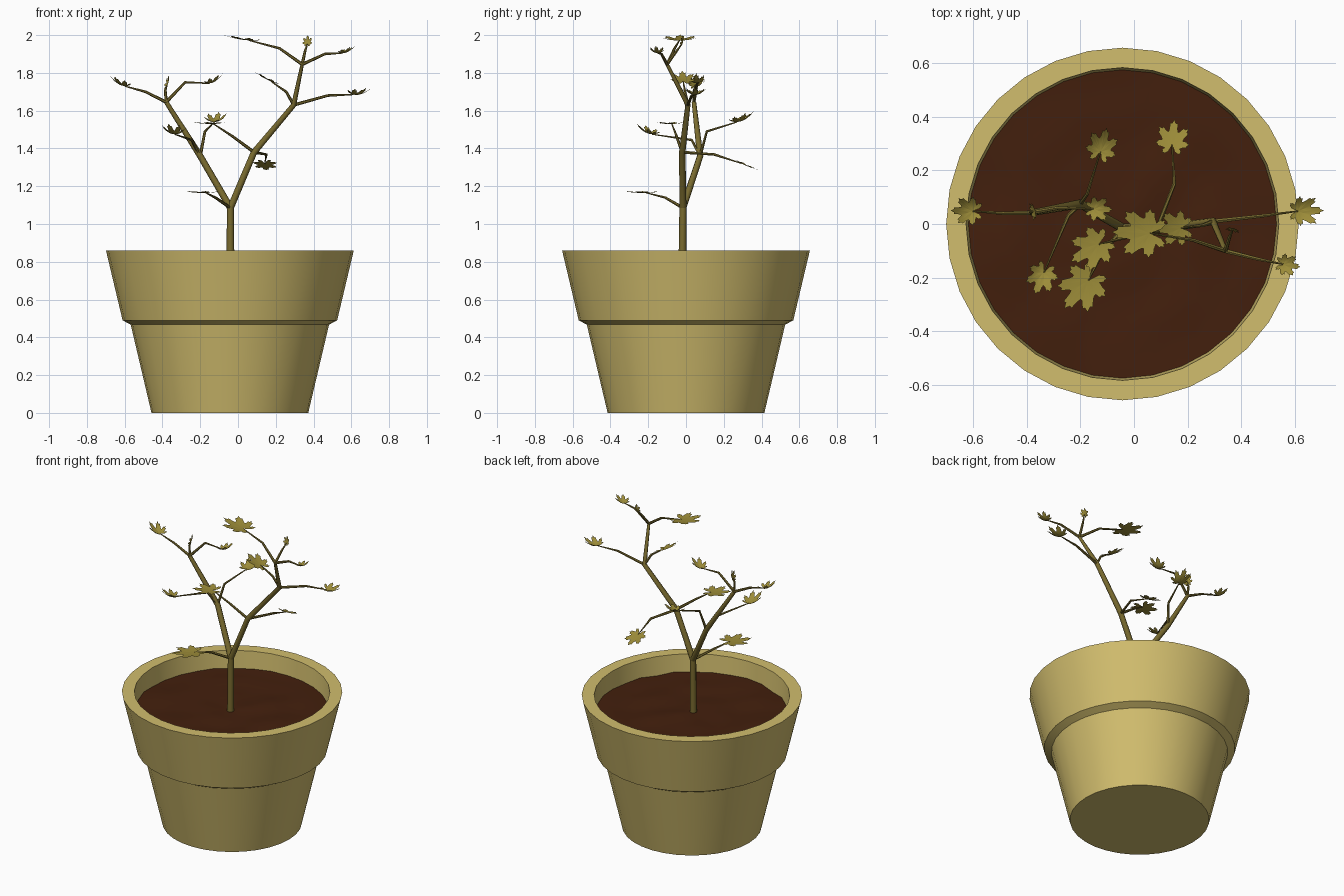
import bpy, bmesh, math
from mathutils import Vector, noise

if "Cube" in bpy.data.objects:
    bpy.data.objects.remove(bpy.data.objects["Cube"])

CX = -0.043          # pot axis


def material(name, rgb):
    m = bpy.data.materials.new(name)
    m.diffuse_color = (*rgb, 1)
    m.use_nodes = True
    m.node_tree.nodes["Principled BSDF"].inputs["Base Color"].default_value = m.diffuse_color
    return m


CLAY = material("pale_clay", (0.64, 0.51, 0.155))
SOIL = material("dark_soil", (0.056, 0.014, 0.004))
BARK = material("olive_bark", (0.19, 0.145, 0.028))
LEAF = material("olive_leaf", (0.33, 0.26, 0.04))


def finish(bm, name, mat, angle=35):
    me = bpy.data.meshes.new(name)
    bm.to_mesh(me)
    bm.free()
    ob = bpy.data.objects.new(name, me)
    bpy.context.collection.objects.link(ob)
    me.materials.append(mat)
    bpy.ops.object.select_all(action='DESELECT')
    bpy.context.view_layer.objects.active = ob
    ob.select_set(True)
    bpy.ops.object.shade_smooth_by_angle(angle=math.radians(angle))
    return ob


def bridge(bm, a, b):
    n = len(a)
    for i in range(n):
        bm.faces.new((a[i], a[(i + 1) % n], b[(i + 1) % n], b[i]))


def ring(bm, r, z, n=32):
    return [bm.verts.new((CX + r * math.cos(2 * math.pi * i / n),
                          r * math.sin(2 * math.pi * i / n), z)) for i in range(n)]


# Pot: lathed profile with a thick collar
bm = bmesh.new()
profile = [(0.415, 0), (0.525, 0.467), (0.568, 0.49), (0.656, 0.86), (0.582, 0.86), (0.57, 0.70)]
rings = [ring(bm, r, z) for r, z in profile]
for a, b in zip(rings, rings[1:]):
    bridge(bm, a, b)
bm.faces.new(rings[0][::-1])
finish(bm, "pot", CLAY, 25)

# Soil: slightly lumpy disc
bm = bmesh.new()
rings = [ring(bm, 0.575 * k / 10, 0.745) for k in range(10, 0, -1)]
for a, b in zip(rings, rings[1:]):
    bridge(bm, a, b)
c = bm.verts.new((CX, 0, 0.745))
for i in range(32):
    bm.faces.new((rings[-1][i], rings[-1][(i + 1) % 32], c))
for v in bm.verts:
    v.co.z += 0.016 * noise.noise(v.co * 5.5)
finish(bm, "soil", SOIL, 40)


# Tapered tube through a list of points
def tube(bm, pts, radii, n=8):
    pts = [Vector(p) for p in pts]
    prev = None
    for i, p in enumerate(pts):
        d = (pts[min(i + 1, len(pts) - 1)] - pts[max(i - 1, 0)]).normalized()
        u = d.cross(Vector((0, 1, 0.01))).normalized()
        w = d.cross(u)
        cur = [bm.verts.new(p + radii[i] * (u * math.cos(2 * math.pi * k / n)
                                            + w * math.sin(2 * math.pi * k / n))) for k in range(n)]
        if prev:
            bridge(bm, prev, cur)
        else:
            bm.faces.new(cur[::-1])
        prev = cur
    bm.faces.new(prev)


# Joints of the stem
J = {
    "T": (-0.04, -0.016, 1.085),
    "L1": (-0.20, 0.075, 1.36), "L2": (-0.38, 0.042, 1.645),
    "R1": (0.085, -0.02, 1.38), "R2": (0.295, 0.01, 1.63), "R3": (0.34, -0.10, 1.845),
}
bm = bmesh.new()
tube(bm, [(-0.04, -0.02, 0.70), J["T"]], [0.021, 0.019])
tube(bm, [J["T"], J["L1"], J["L2"]], [0.018, 0.017, 0.012])
tube(bm, [J["T"], J["R1"], J["R2"], J["R3"]], [0.018, 0.017, 0.014, 0.009])
bmesh.ops.recalc_face_normals(bm, faces=bm.faces)
finish(bm, "stem_and_branches", BARK, 50)

# Twigs: joint, bend, leaf base, leaf tip, upward cupping
TWIGS = [
    ("T", (-0.12, -0.11, 1.14), (-0.17, -0.21, 1.165), (-0.26, -0.315, 1.16), 0.08),
    ("L1", (-0.245, 0.03, 1.445), (-0.335, -0.18, 1.475), (-0.37, -0.265, 1.48), 0.45),
    ("L1", (-0.175, 0.11, 1.49), (-0.125, 0.27, 1.54), (-0.10, 0.36, 1.545), 0.42),
    ("L2", (-0.49, 0.04, 1.70), (-0.60, 0.048, 1.73), (-0.685, 0.05, 1.735), 0.5),
    ("L2", (-0.385, 0.045, 1.71), (-0.375, 0.047, 1.735), (-0.355, 0.052, 1.785), 0.2),
    ("L2", (-0.28, 0.06, 1.75), (-0.15, 0.056, 1.745), (-0.075, 0.054, 1.75), 0.5),
    ("R1", (-0.03, -0.05, 1.465), (-0.13, -0.075, 1.53), (-0.235, -0.14, 1.525), 0.1),
    ("R1", (0.15, 0.15, 1.368), (0.142, 0.295, 1.32), (0.15, 0.385, 1.275), 0.08),
    ("R2", (0.475, 0.03, 1.68), (0.61, 0.048, 1.685), (0.695, 0.05, 1.665), 0.5),
    ("R2", (0.255, -0.005, 1.70), (0.175, -0.015, 1.755), (0.075, -0.02, 1.795), 0.12),
    ("R3", (0.22, -0.06, 1.93), (0.06, -0.035, 1.972), (-0.085, -0.03, 1.98), 0.12),
    ("R3", (0.46, -0.13, 1.90), (0.555, -0.15, 1.905), (0.62, -0.16, 1.905), 0.45),
    ("R3", (0.355, -0.05, 1.915), (0.368, -0.02, 1.955), (0.372, -0.005, 1.995), 0.25),
]
bm = bmesh.new()
for joint, mid, base, tip, cup in TWIGS:
    tube(bm, [J[joint], mid, base], [0.009, 0.007, 0.003], 6)
bmesh.ops.recalc_face_normals(bm, faces=bm.faces)
finish(bm, "twigs", BARK, 50)


# Leaf: seven serrated lobes fanned round the leaf base
def leaf(bm, base, tip, cup, steps=56):
    base = Vector(base)
    d = Vector(tip) - base
    size = d.length
    d.normalize()
    side = Vector((0, 0, 1)).cross(d).normalized()
    up = d.cross(side)
    centre = bm.verts.new(base)
    prev = None
    for i in range(steps + 1):
        t = math.radians(-154 + 308 * i / steps)
        r = (0.74 + 0.26 * math.cos(t)) * (0.55 + 0.45 * abs(math.cos(4 * t)))
        r *= 1.0 if i % 2 == 0 else 0.88
        spoke = []
        for f in (0.35, 0.7, 1.0):
            q = r * f
            spoke.append(bm.verts.new(base + size * (
                d * (q * math.cos(t)) + side * (0.85 * q * math.sin(t)) + up * (cup * 1.3 * q * q))))
        if prev:
            bm.faces.new((centre, prev[0], spoke[0]))
            for k in range(2):
                bm.faces.new((prev[k], prev[k + 1], spoke[k + 1], spoke[k]))
        prev = spoke


bm = bmesh.new()
for joint, mid, base, tip, cup in TWIGS:
    leaf(bm, base, tip, cup)
finish(bm, "leaves", LEAF, 40)
